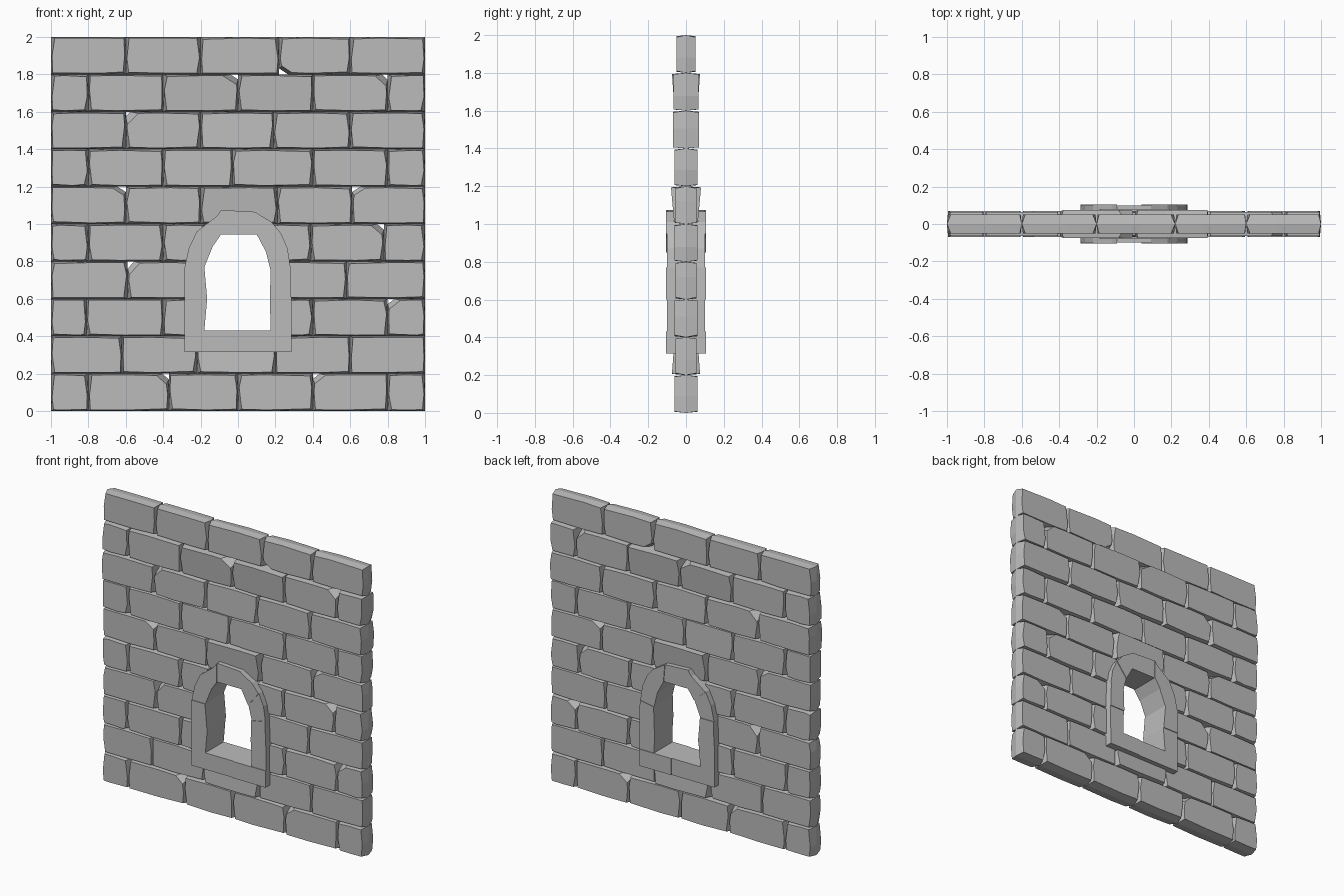
import bpy, bmesh, random
from mathutils import Vector

random.seed(4)
old = bpy.data.objects.get("Cube")
if old:
    bpy.data.objects.remove(old)

stone = bpy.data.materials.new("grey stone")
stone.use_nodes = True
GREY = (0.5, 0.5, 0.5, 1)
stone.diffuse_color = GREY
stone.node_tree.nodes["Principled BSDF"].inputs["Base Color"].default_value = GREY


def block(name, middle, face, depth, chips=()):
    """Stone symmetric front to back: full outline in the middle, smaller at both faces."""
    bm = bmesh.new()
    rings = [[bm.verts.new((x, -depth(z), z)) for x, z in face],
             [bm.verts.new((x, 0, z)) for x, z in middle],
             [bm.verts.new((x, depth(z), z)) for x, z in face]]
    n = len(face)
    for a, b in zip(rings, rings[1:]):
        for i in range(n):
            j = (i + 1) % n
            bm.faces.new((a[i], a[j], b[j], b[i]))
    bm.faces.new(rings[0])
    bm.faces.new(rings[2][::-1])
    # slice broken corners off both faces
    for point, normal in chips:
        for side in (-1, 1):
            flip = Vector((1, side, 1))
            cut = bmesh.ops.bisect_plane(bm, geom=bm.verts[:] + bm.edges[:] + bm.faces[:],
                                         plane_co=Vector(point) * flip,
                                         plane_no=Vector(normal) * flip, clear_outer=True)
            edges = [e for e in cut["geom_cut"] if isinstance(e, bmesh.types.BMEdge)]
            if edges:
                bmesh.ops.contextual_create(bm, geom=edges)
    bmesh.ops.recalc_face_normals(bm, faces=bm.faces[:])
    mesh = bpy.data.meshes.new(name)
    bm.to_mesh(mesh)
    bm.free()
    mesh.materials.append(stone)
    obj = bpy.data.objects.new(name, mesh)
    bpy.context.collection.objects.link(obj)


def brick(name, x0, x1, z0, z1, low, high, corner=None):
    r = random.uniform
    xm, zm = (x0 + x1) / 2 + r(-.06, .06), (z0 + z1) / 2 + r(-.03, .03)
    middle = [(x0, z0), (xm, z0), (x1, z0), (x1, zm), (x1, z1), (xm, z1), (x0, z1), (x0, zm)]
    c = [(r(.008, .022), r(.006, .013)) for _ in range(4)]
    face = [(x0 + c[0][0], z0 + c[0][1]), (xm, z0 + .006),
            (x1 - c[1][0], z0 + c[1][1]), (x1 - .006, zm),
            (x1 - c[2][0], z1 - c[2][1]), (xm, z1 - .006),
            (x0 + c[3][0], z1 - c[3][1]), (x0 + .006, zm)]
    chips = []
    if corner:
        sx, sz = corner
        px, pz = (x1 if sx > 0 else x0), (z1 if sz > 0 else z0)
        chips = [((px - sx * .06, low, pz - sz * .015), (sx, .7, sz * r(.9, 1.6)))]
    block(name, middle, face, lambda z: low + (high - low) * (z - z0) / (z1 - z0), chips)


# Brick courses: joints from the bottom up
joints = [(-.8, -.37, 0, .4, .8), (-.62, -.22, .2, .6), (-.81, -.4, 0, .4, .8),
          (-.59, -.2, .2, .58), (-.8, -.4, 0, .39, .78), (-.6, -.2, .21, .61),
          (-.8, -.4, -.03, .4, .8), (-.6, -.2, .19, .6), (-.8, -.4, 0, .4, .8),
          (-.6, -.2, .22, .6)]
depths = [.06, .055, .06, .055, .06, .055, .06, .07, .065, .05]
# Clear half width where the window interrupts a course
opening = {2: .22, 3: .2, 4: .175}
# Bricks whose faces lean: depth at the bottom and the top
leaning = {(1, 2): (.075, .06), (5, 2): (.062, .08), (8, 2): (.06, .075),
           (8, 3): (.06, .075), (6, 2): (.062, .054), (7, 2): (.07, .062)}
# Broken corners: side and up or down
broken = {(9, 3): (-1, -1), (8, 4): (1, 1), (8, 2): (1, 1), (7, 1): (-1, 1),
          (5, 4): (-1, 1), (5, 0): (1, 1), (4, 4): (1, 1), (3, 1): (-1, 1),
          (2, 5): (-1, 1), (0, 1): (1, 1), (0, 4): (-1, 1), (1, 1): (1, 1)}

for row, cuts in enumerate(joints):
    xs = (-1,) + cuts + (1,)
    gap = opening.get(row, 0)
    for i, (x0, x1) in enumerate(zip(xs, xs[1:])):
        if gap:
            if x0 >= -gap and x1 <= gap:
                continue
            if x1 <= 0:
                x1 = min(x1, -gap)
            elif x0 >= 0:
                x0 = max(x0, gap)
        low, high = leaning.get((row, i), (depths[row], depths[row]))
        brick(f"brick_{row + 1}_{i + 1}", x0, x1, row * .2, row * .2 + .2, low, high,
              broken.get((row, i)))

# Window surround: outer and inner joint points, clockwise from the left sill
outer = [(-.287, .425), (-.287, .6), (-.285, .77), (-.22, .96), (-.09, 1.075),
         (.09, 1.065), (.23, .95), (.28, .77), (.285, .6), (.285, .425)]
inner = [(-.18, .43), (-.165, .6), (-.18, .77), (-.135, .88), (-.09, .945),
         (.1, .945), (.15, .85), (.175, .75), (.17, .6), (.175, .43)]
# Shoulder points round the outside of the curved stones
shoulders = {2: (-.262, .875), 3: (-.115, 1.04), 5: (.18, 1.01), 6: (.265, .87)}
for i in range(len(outer) - 1):
    ring = [outer[i], outer[i + 1], inner[i + 1], inner[i]]
    if i in shoulders:
        ring.insert(1, shoulders[i])
    d = .105 if i % 2 else .1
    block(f"window_surround_{i + 1}", ring, ring, lambda z: d)

for name, x0, x1, d in (("sill_left", -.287, .04, .1), ("sill_right", .04, .285, .105)):
    ring = [(x0, .315), (x1, .315), (x1, .43), (x0, .43)]
    block(name, ring, ring, lambda z: d)
